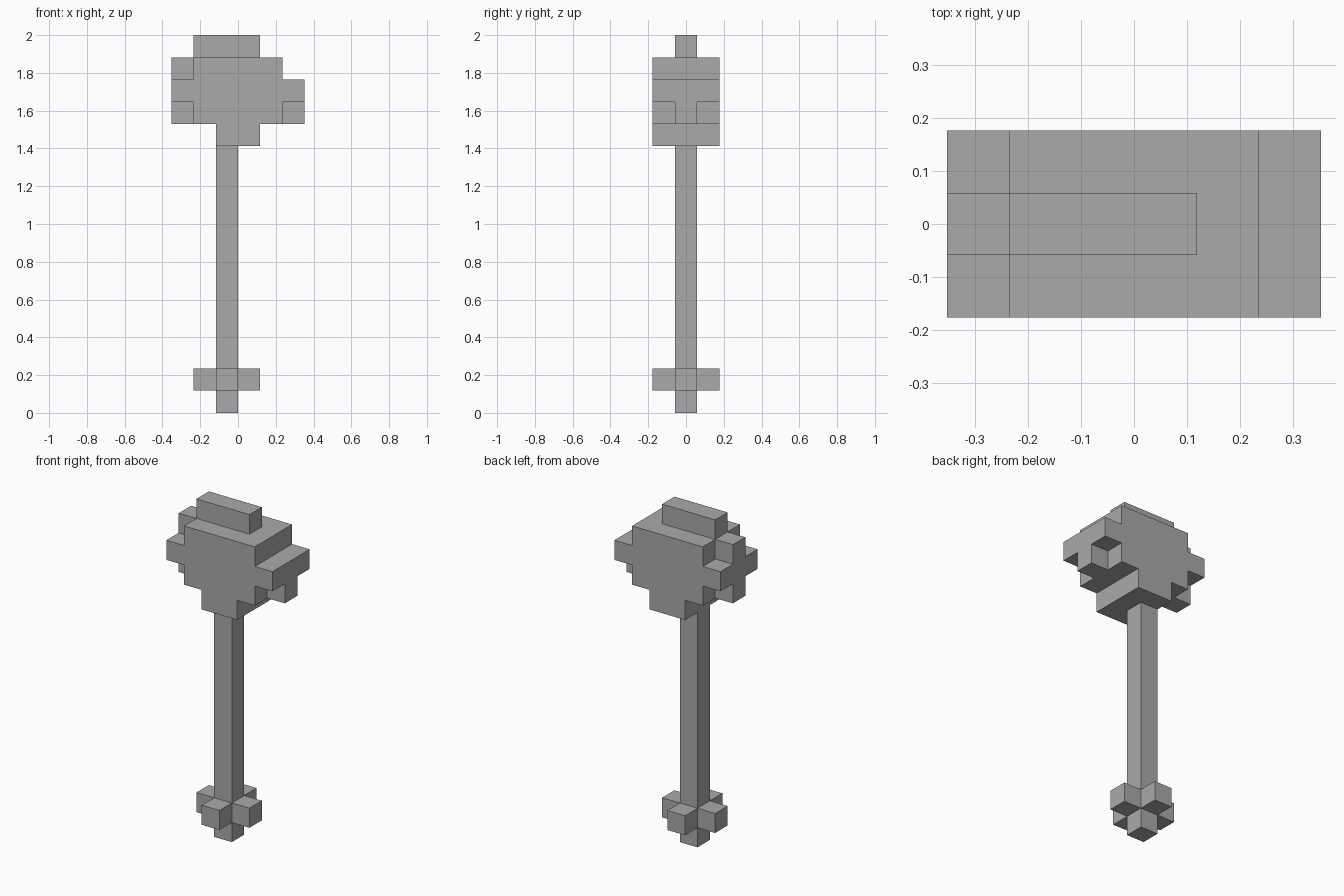
import bpy
import bmesh
from mathutils import Matrix, Vector

U = 2 / 17  # one block

cube = bpy.data.objects.get("Cube")
if cube:
    bpy.data.objects.remove(cube, do_unlink=True)

grey = bpy.data.materials.new("plain grey")
grey.use_nodes = True
grey.diffuse_color = (0.4, 0.4, 0.4, 1)
grey.node_tree.nodes["Principled BSDF"].inputs["Base Color"].default_value = (0.4, 0.4, 0.4, 1)


def finish(name, bm):
    """Scale from blocks to units and add the object to the scene."""
    bmesh.ops.scale(bm, vec=(U, U, U), verts=bm.verts)
    bmesh.ops.recalc_face_normals(bm, faces=bm.faces)
    mesh = bpy.data.meshes.new(name)
    bm.to_mesh(mesh)
    bm.free()
    mesh.materials.append(grey)
    bpy.context.collection.objects.link(bpy.data.objects.new(name, mesh))


def box(name, x, z, y=(-0.5, 0.5)):
    """Box between block coordinates, one block deep by default."""
    low, high = Vector((x[0], y[0], z[0])), Vector((x[1], y[1], z[1]))
    bm = bmesh.new()
    bmesh.ops.create_cube(bm, size=1, matrix=Matrix.Translation((low + high) / 2)
                          @ Matrix.Diagonal((*(high - low), 1)))
    finish(name, bm)


# Shaft
box("shaft", (-1, 0), (0, 12))

# Cross of four blocks near the foot
box("pommel_right", (-2, -1), (1, 2))
box("pommel_left", (0, 1), (1, 2))
box("pommel_front", (-1, 0), (1, 2), (-1.5, -0.5))
box("pommel_back", (-1, 0), (1, 2), (0.5, 1.5))

# Head: stepped outline, three blocks deep
right_side = [(-1, 12), (1, 12), (1, 13), (2, 13), (2, 14), (3, 14), (3, 15), (2, 15)]
left_side = [(2, 16), (-2, 16), (-2, 15), (-3, 15), (-3, 14), (-2, 14), (-2, 13), (-1, 13)]
bm = bmesh.new()
face = bm.faces.new([bm.verts.new((x, -1.5, z)) for x, z in right_side + left_side])
ext = bmesh.ops.extrude_face_region(bm, geom=[face], use_keep_orig=True)
bmesh.ops.translate(bm, vec=(0, 3, 0),
                    verts=[v for v in ext["geom"] if isinstance(v, bmesh.types.BMVert)])
finish("head", bm)

# Narrow blocks along the middle of the head
box("head_ridge", (-2, 1), (16, 17))
box("upper_right_stud", (-3, -2), (15, 16))
box("lower_right_stud", (-3, -2), (13, 14))
box("lower_left_stud", (2, 3), (13, 14))
